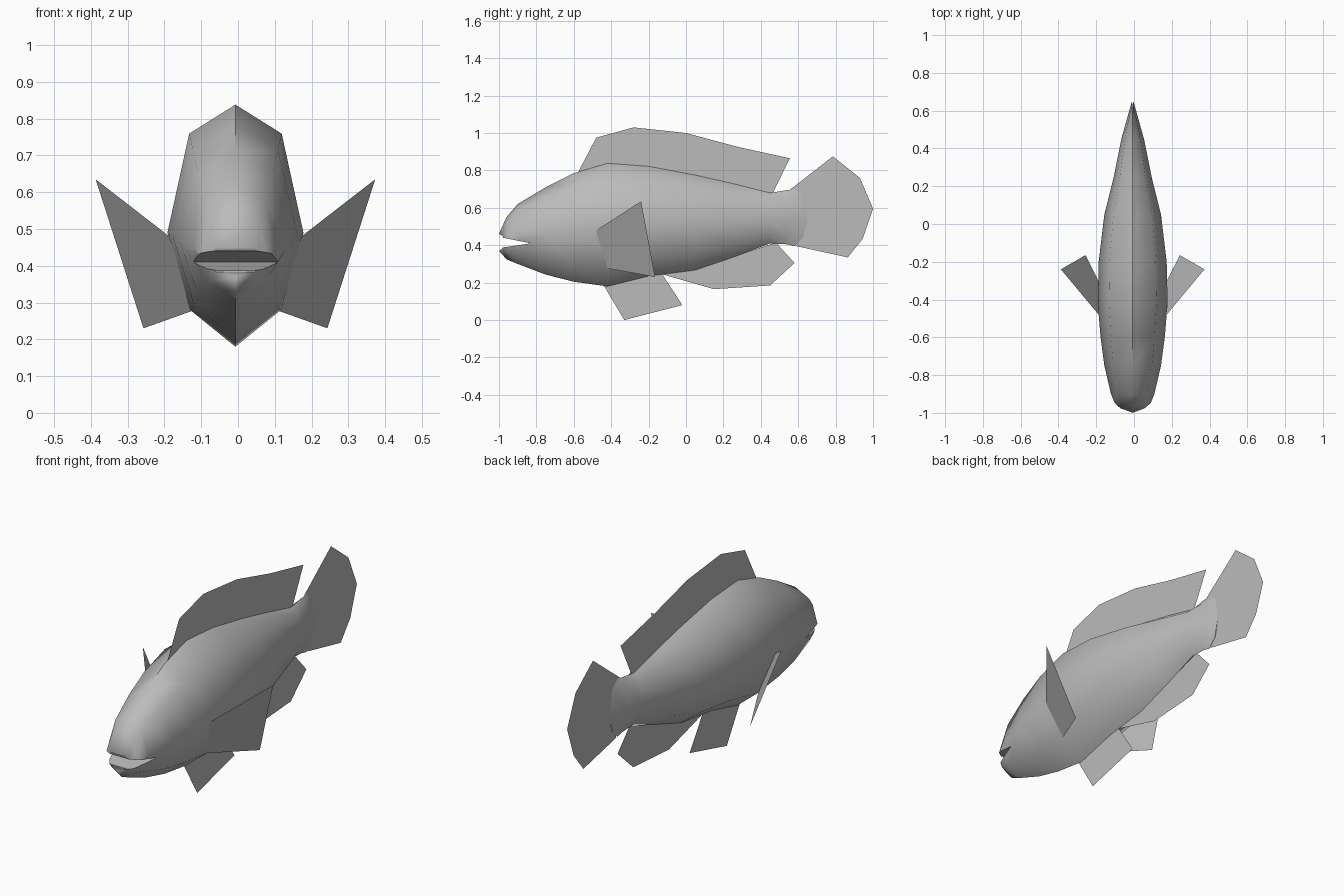
import bpy, bmesh, math

cube = bpy.data.objects.get("Cube")
if cube:
    bpy.data.objects.remove(cube, do_unlink=True)

MID = -0.007  # plane of symmetry

grey = bpy.data.materials.new("fish grey")
grey.use_nodes = True
COLOUR = (0.5, 0.5, 0.5, 1)
grey.diffuse_color = COLOUR
grey.node_tree.nodes["Principled BSDF"].inputs["Base Color"].default_value = COLOUR


def make_object(name, bm):
    mesh = bpy.data.meshes.new(name)
    bm.to_mesh(mesh)
    bm.free()
    mesh.materials.append(grey)
    obj = bpy.data.objects.new(name, mesh)
    bpy.context.collection.objects.link(obj)
    return obj


def fin(name, points):
    bm = bmesh.new()
    bm.faces.new([bm.verts.new(p) for p in points])
    return make_object(name, bm)


def middle_fin(name, outline):
    return fin(name, [(MID, y, z) for y, z in outline])


# Half cross-section: share of half width, share of height
HALF = [(0, 1), (0.68, 0.88), (1, 0.47), (0.66, 0.15), (0, 0)]
RING = HALF + [(-w, h) for w, h in HALF[-2:0:-1]]

# Body stations: y, top, bottom, half width, backward sweep of the sides
STATIONS = [
    (-1.0, 0.46, 0.37, 0.08, 0.03),
    (-0.96, 0.55, 0.325, 0.095, 0.01),
    (-0.9, 0.62, 0.30, 0.115, 0),
    (-0.75, 0.71, 0.243, 0.15, 0),
    (-0.6, 0.785, 0.205, 0.17, 0),
    (-0.42, 0.838, 0.18, 0.185, 0),
    (-0.2, 0.822, 0.235, 0.18, 0),
    (0.05, 0.775, 0.267, 0.15, 0),
    (0.25, 0.73, 0.335, 0.1, 0),
    (0.45, 0.68, 0.41, 0.06, 0),
    (0.54, 0.695, 0.405, 0.035, 0),
    (0.58, 0.70, 0.395, 0.004, 0.07),
]

# Body lofted through the stations
bm = bmesh.new()
rings = []
for y, top, bottom, half, sweep in STATIONS:
    rings.append([bm.verts.new((MID + w * half, y + sweep * abs(w),
                                bottom + h * (top - bottom))) for w, h in RING])
n = len(RING)
for a, b in zip(rings, rings[1:]):
    for i in range(n):
        j = (i + 1) % n
        bm.faces.new((a[i], a[j], b[j], b[i]))
bm.faces.new(rings[0])
bm.faces.new(rings[-1])
bmesh.ops.recalc_face_normals(bm, faces=bm.faces)
body = make_object("body", bm)

bpy.ops.object.select_all(action="DESELECT")
body.select_set(True)
bpy.context.view_layer.objects.active = body
bpy.ops.object.shade_smooth_by_angle(angle=math.radians(50))

# Open mouth: a wedge cut out of the snout
bm = bmesh.new()
wedge = [(-1.1, 0.465), (-0.83, 0.41), (-1.1, 0.37)]
face = bm.faces.new([bm.verts.new((-0.4, y, z)) for y, z in wedge])
extruded = bmesh.ops.extrude_face_region(bm, geom=[face])["geom"]
bmesh.ops.translate(bm, vec=(0.8, 0, 0),
                    verts=[v for v in extruded if isinstance(v, bmesh.types.BMVert)])
bmesh.ops.recalc_face_normals(bm, faces=bm.faces)
cutter = make_object("mouth_cutter", bm)
cutter.hide_render = True
cut = body.modifiers.new("mouth", "BOOLEAN")
cut.operation = "DIFFERENCE"
cut.solver = "EXACT"
cut.object = cutter
bpy.ops.object.modifier_apply(modifier=cut.name)
bpy.data.objects.remove(cutter, do_unlink=True)

# Fins on the middle plane
middle_fin("dorsal_fin", [
    (-0.58, 0.785), (-0.48, 0.975), (-0.28, 1.03), (0, 1.0), (0.28, 0.925),
    (0.555, 0.865), (0.46, 0.67), (0.2, 0.73), (-0.12, 0.79), (-0.38, 0.82)])
middle_fin("tail_fin", [
    (0.56, 0.70), (0.785, 0.875), (0.93, 0.76), (1.0, 0.595), (0.945, 0.435),
    (0.865, 0.335), (0.59, 0.395), (0.63, 0.53)])
middle_fin("anal_fin", [
    (0.48, 0.415), (0.58, 0.305), (0.45, 0.185), (0.15, 0.165),
    (-0.13, 0.245), (0.08, 0.28)])
middle_fin("pelvic_fin", [
    (-0.44, 0.185), (-0.33, 0), (-0.02, 0.08), (-0.13, 0.25), (-0.2, 0.24)])

# Paired side fins
for side, name in ((1, "left"), (-1, "right")):
    fin(name + "_pectoral_fin", [
        (MID + side * x, y, z) for x, y, z in (
            (0.18, -0.48, 0.48), (0.38, -0.24, 0.635),
            (0.25, -0.165, 0.23), (0.11, -0.44, 0.28))])
